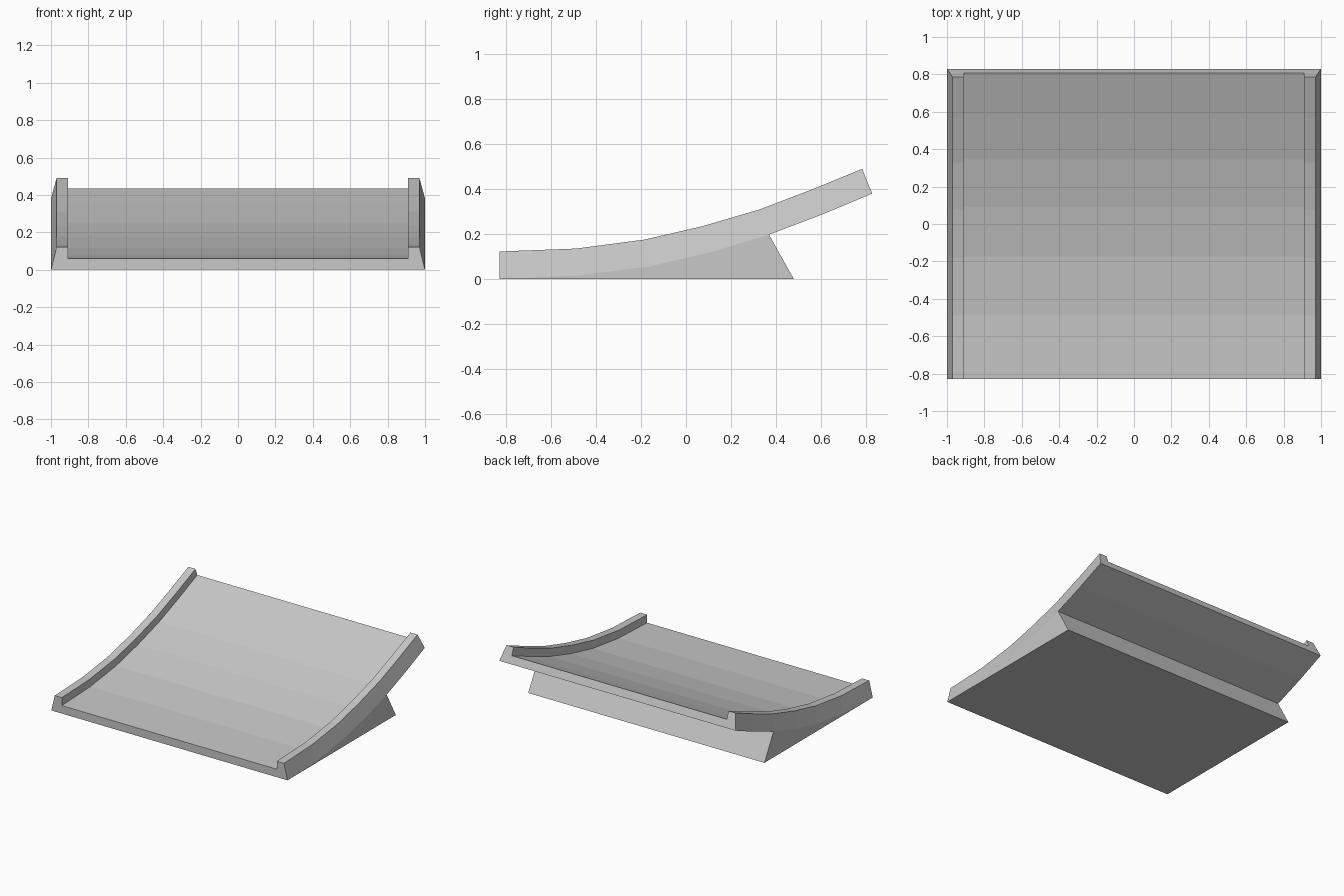
import bpy
import bmesh
from mathutils import Vector

cube = bpy.data.objects.get("Cube")
if cube:
    bpy.data.objects.remove(cube, do_unlink=True)

grey = bpy.data.materials.new("plain_grey")
grey.use_nodes = True
grey.diffuse_color = (0.58, 0.58, 0.58, 1)
grey.node_tree.nodes["Principled BSDF"].inputs["Base Color"].default_value = grey.diffuse_color


def loft(name, rings):
    """Skin closed rings of points in order and cap both ends."""
    bm = bmesh.new()
    loops = [[bm.verts.new(p) for p in ring] for ring in rings]
    n = len(loops[0])
    for a, b in zip(loops, loops[1:]):
        for i in range(n):
            j = (i + 1) % n
            bm.faces.new((a[i], a[j], b[j], b[i]))
    bm.faces.new(loops[0])
    bm.faces.new(loops[-1])
    bmesh.ops.recalc_face_normals(bm, faces=bm.faces)
    mesh = bpy.data.meshes.new(name)
    bm.to_mesh(mesh)
    bm.free()
    mesh.materials.append(grey)
    obj = bpy.data.objects.new(name, mesh)
    bpy.context.collection.objects.link(obj)
    return obj


# Side curves (y, z) of the ramp's underside and rail tops
under = [(-0.83, 0), (-0.48, 0.015), (-0.16, 0.056), (0.107, 0.118),
         (0.37, 0.197), (0.61, 0.288), (0.83, 0.38)]
rail_top = [(-0.83, 0.122), (-0.49, 0.135), (-0.185, 0.175), (0.075, 0.235),
            (0.33, 0.31), (0.565, 0.4), (0.785, 0.49)]

# Cross-section: x and fraction of the thickness, mirrored
half = [(1, 0), (0.97, 1), (0.91, 1), (0.91, 0.5)]
section = half + [(-x, t) for x, t in reversed(half)]

# Curved ramp with raised side rails
rings = []
for low, high in zip(under, rail_top):
    a, b = Vector((0, *low)), Vector((0, *high))
    rings.append([a.lerp(b, t) + Vector((x, 0, 0)) for x, t in section])
loft("curved_ramp", rings)

# Support wedge below the ramp, with an undercut back
wedge = under[:5] + [(0.48, 0)]
loft("support_wedge", [[(x, y, z) for y, z in wedge] for x in (-1, 1)])
